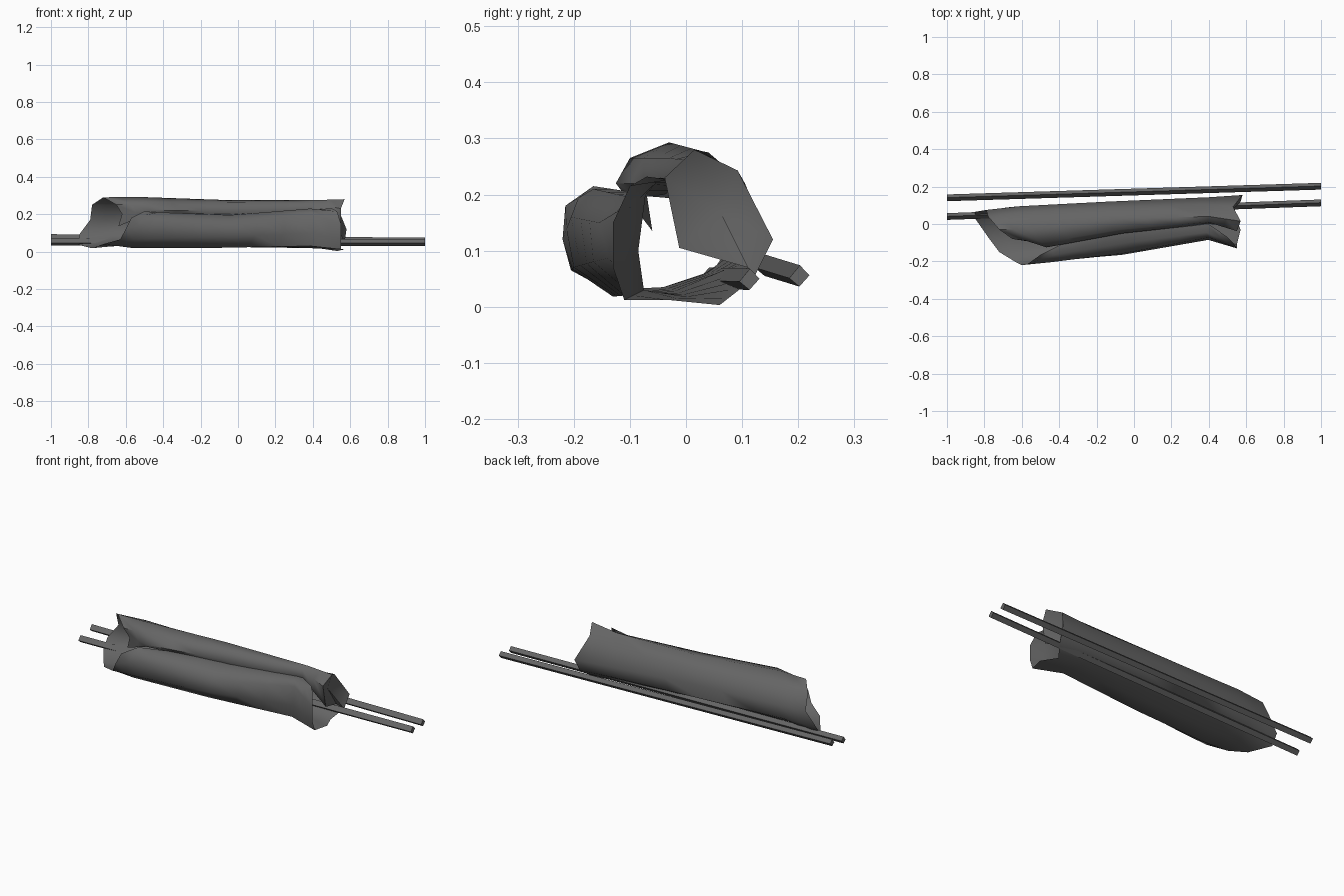
import bpy, bmesh
from mathutils import Vector

if "Cube" in bpy.data.objects:
    bpy.data.objects.remove(bpy.data.objects["Cube"])

# Cross-sections (y, z): front flap edge -> under -> back -> top -> tucked inner edge
left_end = [(-.165, .215), (-.215, .18), (-.22, .12), (-.205, .065), (-.15, .04), (-.07, .018), (.03, .035),
            (.065, .09), (.075, .17), (.04, .25), (-.03, .29), (-.08, .25), (-.07, .2), (-.06, .135)]
left_body = [(-.1, .205), (-.165, .21), (-.205, .16), (-.2, .07), (-.13, .018), (-.04, .035), (.035, .06),
             (.09, .1), (.095, .17), (.06, .25), (-.03, .293), (-.1, .265), (-.125, .22), (-.11, .2)]
middle = [(-.03, .2), (-.1, .195), (-.155, .15), (-.165, .08), (-.11, .02), (-.02, .028), (.06, .062),
          (.118, .09), (.12, .16), (.09, .23), (.03, .277), (-.03, .265), (-.05, .22), (-.045, .195)]
right_body = [(.02, .22), (-.045, .23), (-.072, .2), (-.085, .1), (-.075, .03), (0, .018), (.075, .03),
              (.13, .07), (.143, .13), (.105, .22), (.04, .275), (.01, .26), (0, .22), (.01, .19)]
right_end = [(-.07, .232), (-.1, .215), (-.13, .15), (-.13, .07), (-.11, .012), (-.03, .012), (.06, .003),
             (.12, .05), (.155, .12), (.092, .243), (.015, .28), (-.038, .23), (-.012, .105), (.11, .07)]
stations = [(0, left_end), (.13, left_body), (.48, middle), (.87, right_body), (1, right_end)]

# Ragged ends of the cloth, x for each point of the section
left_x = [-.5, -.57, -.6, -.63, -.72, -.78, -.85, -.85, -.79, -.78, -.72, -.65, -.62, -.64]
right_x = [.5, .53, .55, .55, .55, .57, .53, .57, .58, .53, .57, .55, .55, .53]

dark = bpy.data.materials.new("dark_grey")
dark.diffuse_color = (.13, .13, .13, 1)
dark.use_nodes = True
dark.node_tree.nodes["Principled BSDF"].inputs["Base Color"].default_value = dark.diffuse_color


def section(t):
    """Blend neighbouring sections at fraction t of the length."""
    for (t0, a), (t1, b) in zip(stations, stations[1:]):
        if t <= t1:
            f = (t - t0) / (t1 - t0)
            return [Vector(p).lerp(Vector(q), f) for p, q in zip(a, b)]


def finish(name, bm):
    mesh = bpy.data.meshes.new(name)
    bm.normal_update()
    bm.to_mesh(mesh)
    bm.free()
    mesh.materials.append(dark)
    ob = bpy.data.objects.new(name, mesh)
    bpy.context.collection.objects.link(ob)
    return ob


# Rolled cloth: an open sheet lofted through the sections
bm = bmesh.new()
rows = []
for t in (0, .06, .13, .25, .36, .48, .61, .74, .87, .94, 1):
    rows.append([bm.verts.new((lx + (rx - lx) * t, p.x, p.y))
                 for p, lx, rx in zip(section(t), left_x, right_x)])
for a, b in zip(rows, rows[1:]):
    for i in range(len(a) - 1):
        bm.faces.new((a[i], a[i + 1], b[i + 1], b[i]))

# Cloth end tucked in across the back roll
tuck = bm.verts.new((.51, .06, .17))
rim = rows[-1][7:]
for v, w in zip(rim, rim[1:] + rim[:1]):
    bm.faces.new((v, w, tuck))

cloth = finish("rolled_cloth", bm)
bpy.context.view_layer.objects.active = cloth
cloth.select_set(True)
bpy.ops.object.shade_smooth_by_angle(angle=1.0)


# Two square poles lying beneath and behind the roll
def pole(name, start, end):
    bm = bmesh.new()
    diamond = [(-.018, -.003), (0, -.018), (.018, .002), (.001, .02)]
    ends = [[bm.verts.new((c[0], c[1] + y, c[2] + z)) for y, z in diamond] for c in (start, end)]
    for i in range(4):
        j = (i + 1) % 4
        bm.faces.new((ends[0][i], ends[0][j], ends[1][j], ends[1][i]))
    bm.faces.new(ends[0])
    bm.faces.new(ends[1])
    bmesh.ops.recalc_face_normals(bm, faces=bm.faces)
    return finish(name, bm)


pole("rear_pole", (-1, .14, .073), (1, .202, .054))
pole("under_pole", (-1, .04, .05), (1, .113, .048))
